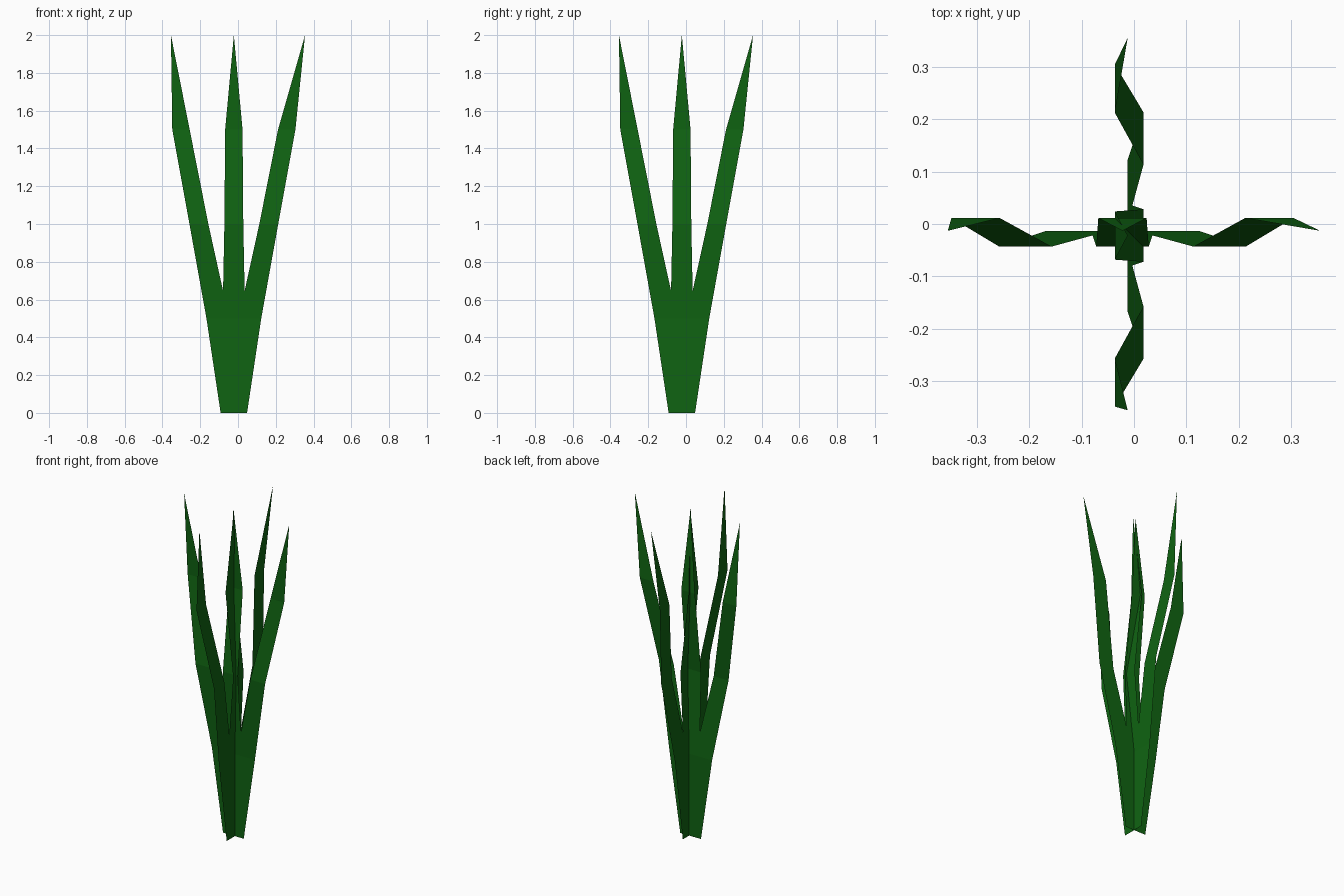
import bpy
import bmesh

if "Cube" in bpy.data.objects:
    bpy.data.objects.remove(bpy.data.objects["Cube"])

green = bpy.data.materials.new("grass green")
green.diffuse_color = (0.005, 0.127, 0.006, 1)
green.use_nodes = True
green.node_tree.nodes["Principled BSDF"].inputs["Base Color"].default_value = green.diffuse_color

# Ring height, half width and sideways kink shared by every blade
RINGS = [(0.0, 0.07, 0.0), (0.5, 0.06, 0.0), (1.0, 0.05, -0.03), (1.5, 0.046, 0.0245)]
LEAN = [0.0, 0.085, 0.185, 0.28]   # outward drift at each ring
MID, TIP_LEAN = -0.022, 0.355


def blade(name, direction, along_y):
    """Flat kinked ribbon, leaning to direction (-1, 0, 1) along x or y."""
    bm = bmesh.new()

    def vert(a, kink, z):
        if along_y:
            return bm.verts.new((-0.012 - kink, a, z))
        return bm.verts.new((a, -0.013 + kink, z))

    prev = None
    for (z, half, kink), lean in zip(RINGS, LEAN):
        c = MID + direction * lean
        row = (vert(c - half, kink, z), vert(c + half, kink, z))
        if prev:
            bm.faces.new((prev[0], prev[1], row[1], row[0]))
        prev = row
    # pointed end
    tip = vert(direction * TIP_LEAN if direction else MID, 0.0, 2.0)
    bm.faces.new((prev[0], prev[1], tip))

    mesh = bpy.data.meshes.new(name)
    bm.to_mesh(mesh)
    bm.free()
    mesh.materials.append(green)
    bpy.context.collection.objects.link(bpy.data.objects.new(name, mesh))


# Two crossed fans of three blades
for along_y, names in ((False, ("left", "centre", "right")),
                       (True, ("front", "centre_crossed", "back"))):
    for direction, name in zip((-1, 0, 1), names):
        blade(name + "_blade", direction, along_y)
